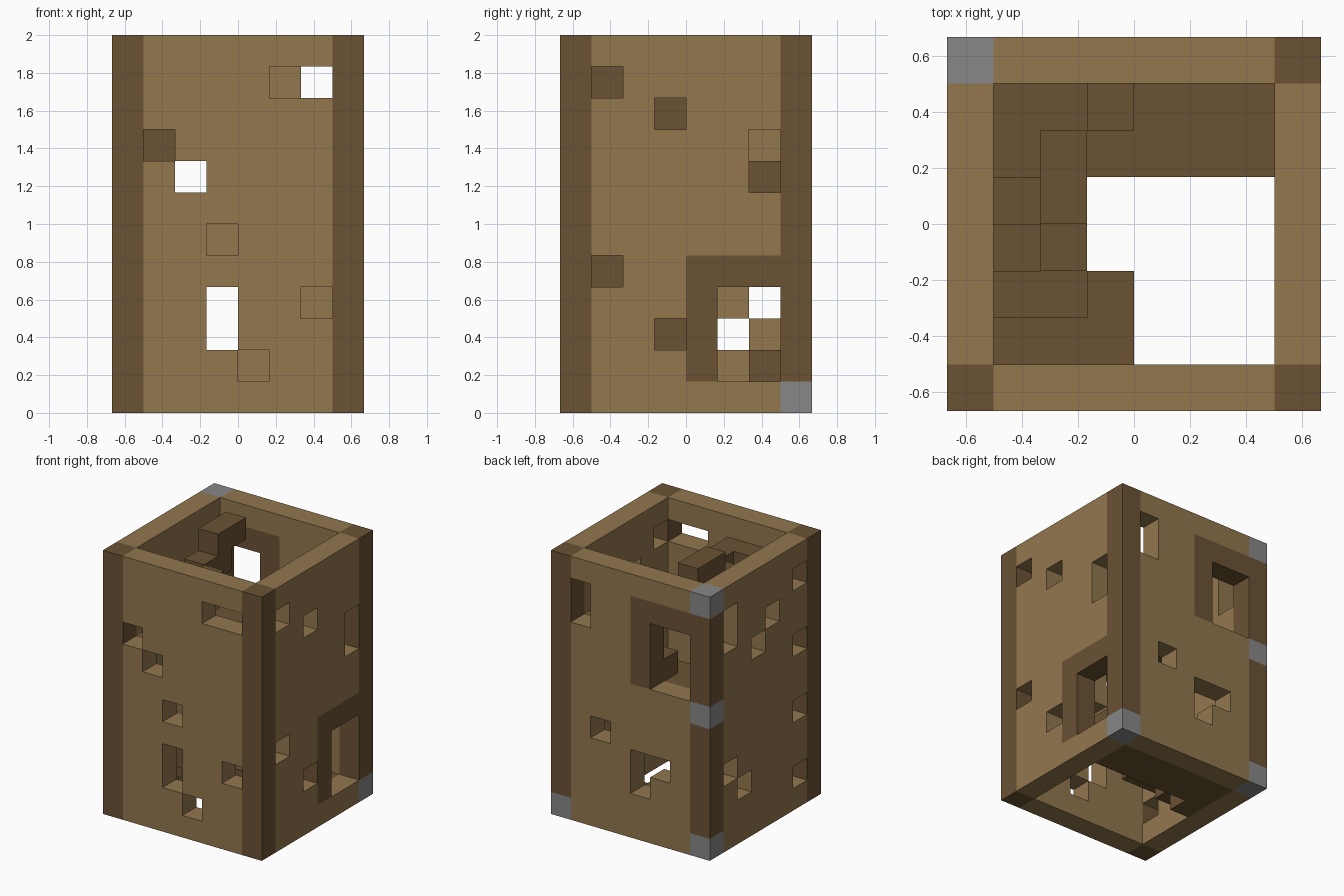
import bpy
import bmesh
from mathutils import Vector

cube = bpy.data.objects.get("Cube")
if cube:
    bpy.data.objects.remove(cube, do_unlink=True)

WIDE, TALL = 8, 12
LAST = WIDE - 1
UNIT = 2 / TALL


def material(name, rgb):
    mat = bpy.data.materials.new(name)
    mat.use_nodes = True
    color = (*rgb, 1)
    mat.diffuse_color = color
    mat.node_tree.nodes["Principled BSDF"].inputs["Base Color"].default_value = color
    return mat


planks = material("light_planks", (0.287, 0.184, 0.076))
timber = material("dark_timber", (0.147, 0.084, 0.034))
stone = material("grey_stone", (0.242, 0.242, 0.242))


def block(xs, ys, zs):
    """Cells of a box; each range is inclusive."""
    span = [range(r[0], r[-1] + 1) for r in (xs, ys, zs)]
    return {(x, y, z) for x in span[0] for y in span[1] for z in span[2]}


parts = []


def add_part(name, cells, mat):
    parts.append((name, cells, mat))


full = (0, TALL - 1)
inner = (1, LAST - 1)

# Window and missing-plank openings, as (along, height) ranges on each wall
front_holes = [((5, 6), (10,)), ((1,), (8,)), ((2,), (7,)), ((3,), (5,)),
               ((3,), (2, 3)), ((6,), (3,)), ((4,), (1,))]
back_holes = [((6,), (9, 10)), ((5,), (4,)), ((3,), (2, 3)), ((2,), (3,)),
              ((1, 2), (7, 9))]
left_holes = [((1,), (10,)), ((3,), (9,)), ((6,), (7, 8)), ((1,), (4,)),
              ((3,), (2,)), ((5, 6), (1, 3))]
right_holes = [((1,), (10,)), ((1,), (7,)), ((1,), (4,)), ((1,), (1,)),
               ((3,), (9,)), ((4,), (8,)), ((6,), (9, 10)),
               ((6,), (3,)), ((5,), (2,))]


def wall_along_x(y, along, height):
    return block(along, (y,), height)


def wall_along_y(x, along, height):
    return block((x,), along, height)


# Door frames: a jamb and a lintel that run into the corner post
back_frame = block((3,), (LAST,), (7, 10)) | block((1, 2), (LAST,), (10,))
left_frame = block((LAST,), (4,), (1, 4)) | block((LAST,), (5, 6), (4,))
add_part("back_door_frame", back_frame, timber)
add_part("left_door_frame", left_frame, timber)

# Plank walls
for name, make, side, holes in (
        ("front_wall", wall_along_x, 0, front_holes),
        ("back_wall", wall_along_x, LAST, back_holes),
        ("left_wall", wall_along_y, LAST, left_holes),
        ("right_wall", wall_along_y, 0, right_holes)):
    cells = make(side, inner, full) - back_frame - left_frame
    for along, height in holes:
        cells -= make(side, along, height)
    add_part(name, cells, planks)

# Corner posts with a few stone blocks
stones = {(0, LAST, 0), (0, LAST, 6), (0, LAST, TALL - 1), (LAST, LAST, 0)}
for name, x, y in (("front_right_post", 0, 0), ("front_left_post", LAST, 0),
                   ("back_right_post", 0, LAST), ("back_left_post", LAST, LAST)):
    add_part(name, block((x,), (y,), full) - stones, timber)
add_part("corner_stones", stones, stone)

# Two storeys: floor, U-shaped stair and railings
for storey, base in (("lower", 0), ("upper", TALL // 2)):
    add_part(storey + "_floor", block(inner, (5, 6), (base,)), timber)
    add_part(storey + "_newel", block((3,), (6,), (base + 1,)), timber)
    stair = block((1,), (4,), (base, base + 1))
    stair |= block((1,), (3,), (base + 1, base + 2))
    stair |= block((1, 2), (2,), (base + 2, base + 3))
    stair |= block((2,), (3,), (base + 3, base + 4))
    stair |= block((2,), (4,), (base + 4, base + 5))
    stair |= block((2,), (5,), (base + 5,))
    add_part(storey + "_stair", stair, timber)
    rail = block((1, 3), (1,), (base + 4,)) | block((3,), (2,), (base + 4,))
    add_part(storey + "_landing_rail", rail, timber)

# Build each part, leaving out faces buried against a neighbour
solid = set().union(*(cells for _, cells, _ in parts))
origin = Vector((-WIDE / 2, -WIDE / 2, 0))
for name, cells, mat in parts:
    bm = bmesh.new()
    for cell in sorted(cells):
        for axis in range(3):
            for sign in (-1, 1):
                step = Vector((0, 0, 0))
                step[axis] = sign
                if tuple(int(c + s) for c, s in zip(cell, step)) in solid:
                    continue
                u = Vector((0, 0, 0))
                u[(axis + 1) % 3] = 0.5
                v = step.cross(u)
                mid = Vector(cell) + Vector((0.5, 0.5, 0.5)) + step / 2 + origin
                corners = (mid - u - v, mid + u - v, mid + u + v, mid - u + v)
                bm.faces.new([bm.verts.new(c * UNIT) for c in corners])
    bmesh.ops.remove_doubles(bm, verts=bm.verts, dist=0.001)
    mesh = bpy.data.meshes.new(name)
    bm.to_mesh(mesh)
    bm.free()
    mesh.materials.append(mat)
    bpy.context.collection.objects.link(bpy.data.objects.new(name, mesh))
